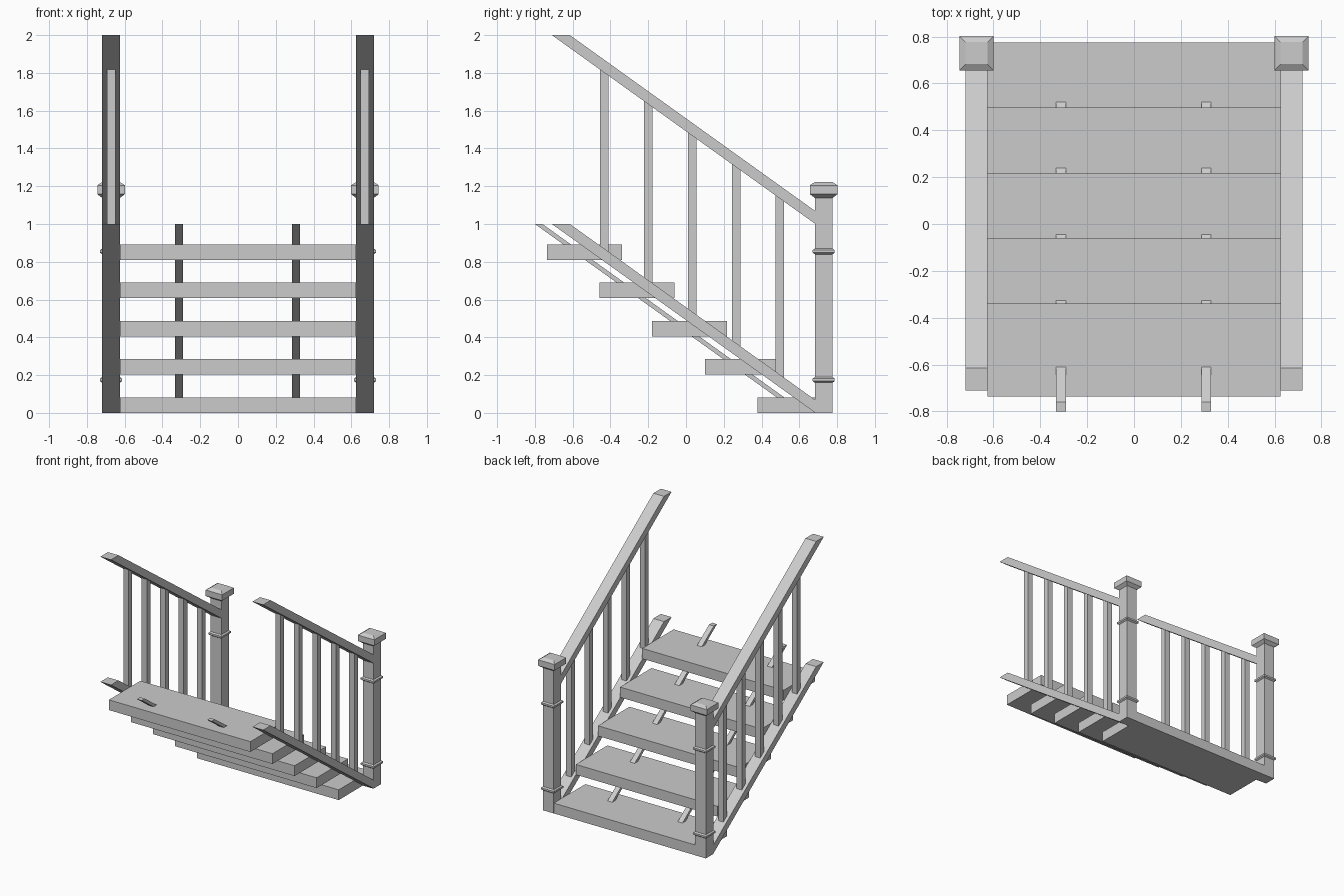
import bpy, bmesh

if "Cube" in bpy.data.objects:
    bpy.data.objects.remove(bpy.data.objects["Cube"])

SLOPE = 0.717  # rise per unit of run


def make(name, verts, faces):
    me = bpy.data.meshes.new(name)
    me.from_pydata(verts, [], faces)
    bm = bmesh.new()
    bm.from_mesh(me)
    bmesh.ops.recalc_face_normals(bm, faces=bm.faces)
    bm.to_mesh(me)
    bm.free()
    ob = bpy.data.objects.new(name, me)
    bpy.context.collection.objects.link(ob)
    return ob


def extrude_x(name, profile, x0, x1):
    """Side profile of (y, z) points extruded along x."""
    n = len(profile)
    verts = [(x, y, z) for x in (x0, x1) for y, z in profile]
    faces = [tuple(range(n)), tuple(range(n, 2 * n))]
    faces += [(i, (i + 1) % n, n + (i + 1) % n, n + i) for i in range(n)]
    return make(name, verts, faces)


def square_lathe(name, cx, cy, profile):
    """Stack of square sections given as (half width, z)."""
    verts = [(cx + sx * h, cy + sy * h, z) for h, z in profile
             for sx, sy in ((-1, -1), (1, -1), (1, 1), (-1, 1))]
    k = len(profile)
    faces = [(0, 1, 2, 3), tuple(range(4 * k - 4, 4 * k))]
    for r in range(k - 1):
        for i in range(4):
            j = (i + 1) % 4
            faces.append((4 * r + i, 4 * r + j, 4 * r + 4 + j, 4 * r + 4 + i))
    return make(name, verts, faces)


def rail_z(y, base):
    """Height of a rail's lower edge at y."""
    return base - SLOPE * (y + 0.71)


# Treads
for i in range(5):
    y, z = 0.775 - 0.2785 * i, 0.2025 * i
    extrude_x(f"tread_{i + 1}",
              [(y - 0.397, z), (y, z), (y, z + 0.082), (y - 0.397, z + 0.082)],
              -0.625, 0.625)

# Thin sloping bearers passing through the treads
for side, cx in (("left", -0.312), ("right", 0.308)):
    end = 0.04
    low = -0.80 + (1 - end) / SLOPE
    extrude_x(f"bearer_{side}",
              [(-0.80, 1.0), (low, end), (low + 0.04, end), (-0.76, 1.0)],
              cx - 0.021, cx + 0.021)

for side, s in (("left", -1), ("right", 1)):
    cx = s * 0.672
    # Lower and upper sloping rails
    for label, top in (("lower_rail", 1.0), ("handrail", 2.0)):
        extrude_x(f"{label}_{side}",
                  [(-0.71, top), (0.685, top - 1.0),
                   (0.685, top - 0.932), (-0.615, top)],
                  cx - 0.047, cx + 0.047)

    # Balusters with ends cut to the slope
    for i in range(5):
        y0 = -0.455 + 0.2325 * i
        y1 = y0 + 0.045
        extrude_x(f"baluster_{side}_{i + 1}",
                  [(y0, rail_z(y0, 1.04)), (y1, rail_z(y1, 1.04)),
                   (y1, rail_z(y1, 2.01)), (y0, rail_z(y0, 2.01))],
                  cx - 0.0225, cx + 0.0225)

    # Newel post, trim rings and cap
    cy = 0.729
    square_lathe(f"newel_post_{side}", cx, cy, [(0.047, 0), (0.047, 1.15)])
    for label, z in (("lower", 0.175), ("upper", 0.855)):
        square_lathe(f"{label}_ring_{side}", cx, cy,
                     [(0.046, z - 0.016), (0.058, z - 0.007),
                      (0.058, z + 0.007), (0.046, z + 0.016)])
    square_lathe(f"post_cap_{side}", cx, cy,
                 [(0.047, 1.138), (0.073, 1.158), (0.073, 1.205), (0.047, 1.222)])
